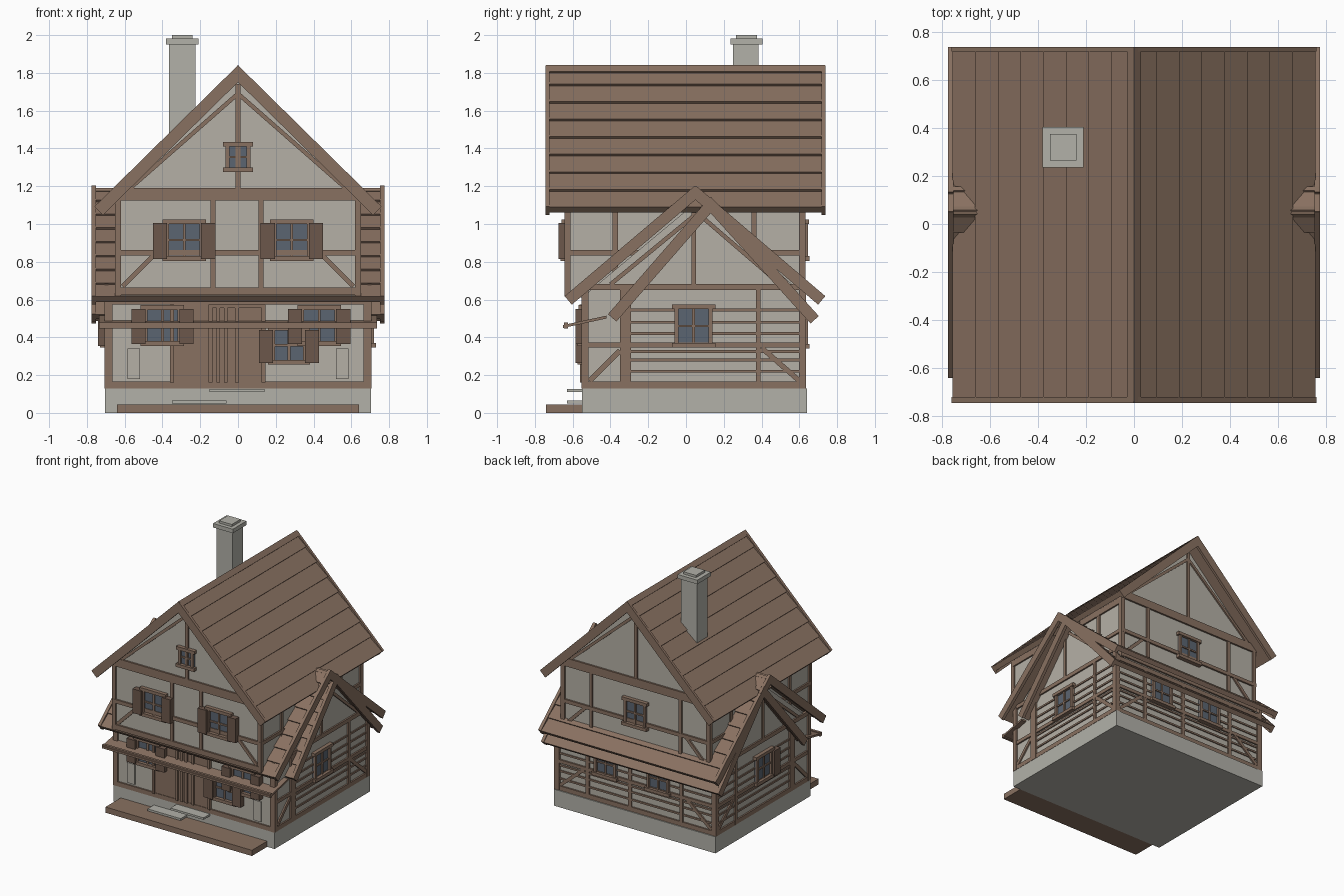
import bpy, bmesh, math
from mathutils import Vector

if "Cube" in bpy.data.objects:
    bpy.data.objects.remove(bpy.data.objects["Cube"])


def material(name, col):
    m = bpy.data.materials.new(name)
    m.diffuse_color = (*col, 1)
    m.use_nodes = True
    m.node_tree.nodes["Principled BSDF"].inputs["Base Color"].default_value = m.diffuse_color
    return m


WOOD = material("brown timber", (0.25, 0.165, 0.119))
DARK = material("dark shutter wood", (0.150, 0.097, 0.071))
PLASTER = material("pale plaster", (0.46, 0.435, 0.38))
STONE = material("grey stone", (0.445, 0.44, 0.395))
GLASS = material("blue grey glass", (0.105, 0.130, 0.165))


# Extrude a 2D profile along an axis
def prism(name, pts, axis, a, b, mat):
    bm = bmesh.new()
    place = {'x': lambda u, v, t: (t, u, v), 'y': lambda u, v, t: (u, t, v)}[axis]
    lo = [bm.verts.new(place(u, v, a)) for u, v in pts]
    hi = [bm.verts.new(place(u, v, b)) for u, v in pts]
    bm.faces.new(lo)
    bm.faces.new(hi[::-1])
    n = len(pts)
    for i in range(n):
        bm.faces.new((lo[i], lo[(i + 1) % n], hi[(i + 1) % n], hi[i]))
    bmesh.ops.recalc_face_normals(bm, faces=bm.faces)
    me = bpy.data.meshes.new(name)
    bm.to_mesh(me)
    bm.free()
    me.materials.append(mat)
    ob = bpy.data.objects.new(name, me)
    bpy.context.collection.objects.link(ob)
    return ob


def box(name, x0, x1, y0, y1, z0, z1, mat):
    return prism(name, [(x0, z0), (x1, z0), (x1, z1), (x0, z1)], 'y', y0, y1, mat)


# A plate on a wall face; face = (axis, wall position, outward sign)
def plate(name, face, u0, u1, z0, z1, depth, mat=WOOD):
    ax, pos, s = face
    return prism(name, [(u0, z0), (u1, z0), (u1, z1), (u0, z1)], ax,
                 pos - s * 0.01, pos + s * depth, mat)


# A slanting timber on a wall face
def brace(name, face, p, q, w, depth=0.011):
    ax, pos, s = face
    p, q = Vector(p), Vector(q)
    d = (q - p).normalized()
    n = Vector((-d.y, d.x)) * w / 2
    prism(name, [p + n, q + n, q - n, p - n], ax, pos - s * 0.01, pos + s * depth, WOOD)


def window(face, c, z0, z1, w, shutters=()):
    h = w / 2
    f = 0.02
    plate("window_glass", face, c - h, c + h, z0, z1, 0.009, GLASS)
    for u in (c - h, c + h - f):
        plate("window_frame", face, u, u + f, z0, z1, 0.025)
    plate("window_lintel", face, c - h - 0.015, c + h + 0.015, z1 - f, z1 + 0.005, 0.03)
    plate("window_sill", face, c - h - 0.015, c + h + 0.015, z0 - 0.005, z0 + f, 0.035)
    zm = (z0 + z1) / 2
    plate("window_mullion", face, c - 0.007, c + 0.007, z0, z1, 0.018)
    plate("window_crossbar", face, c - h, c + h, zm - 0.006, zm + 0.006, 0.018)
    for s in shutters:
        a, b = sorted((c + s * (h - 0.01), c + s * (h + 0.065)))
        plate("shutter", face, a, b, z0 + 0.005, z1 - 0.015, 0.045, DARK)


# Roof slope with lapped boards: outer line p (top) to q (eave)
def slope(name, axis, p, q, a, b, courses, thick=0.04, lap=0.014):
    p, q = Vector(p), Vector(q)
    d = (q - p).normalized()
    n = Vector((-d.y, d.x))
    if n.y < 0:
        n = -n
    pts = []
    for i in range(courses):
        pts.append(p.lerp(q, i / courses) - n * lap)
        pts.append(p.lerp(q, (i + 1) / courses))
    pts += [q - n * thick, p - n * thick]
    prism(name, pts, axis, a, b, WOOD)


# Verge board hung from the roof line
def verge(name, axis, p, q, a, b, w=0.06):
    p, q = Vector(p), Vector(q)
    d = (q - p).normalized()
    n = Vector((-d.y, d.x))
    if n.y < 0:
        n = -n
    prism(name, [p + n * .004, q + n * .004, q - n * w, p - n * w], axis, a, b, WOOD)


# Foundation, deck and steps
box("foundation", -0.705, 0.705, -0.55, 0.64, 0, 0.13, STONE)
box("front_deck", -0.64, 0.64, -0.74, -0.55, 0, 0.045, WOOD)
box("lower_step", -0.35, -0.06, -0.63, -0.54, 0.05, 0.066, STONE)
box("upper_step", -0.15, 0.14, -0.63, -0.54, 0.11, 0.126, STONE)

# Wall bodies
prism("ground_floor_walls", [(-0.54, 0.13), (0.62, 0.13), (0.62, 0.63), (0.06, 1.12),
                             (-0.54, 0.62)], 'x', -0.695, 0.695, PLASTER)
prism("upper_walls", [(-0.64, 0.61), (0.64, 0.61), (0.64, 1.14), (0, 1.77), (-0.64, 1.14)],
      'y', -0.63, 0.62, PLASTER)

# Main roof
for s in (-1, 1):
    top, eave = (0, 1.835), (s * 0.757, 1.09)
    slope("main_roof", 'y', top, eave, -0.73, 0.725, 8)
    for y0, y1 in ((-0.745, -0.722), (0.718, 0.738)):
        verge("main_verge_board", 'y', top, eave, y0, y1)
prism("ridge_board", [(-0.03, 1.81), (0.03, 1.81), (0.0, 1.842)], 'y', -0.74, 0.735, WOOD)

# Cross roofs and front awning
for nm, pk, f, b in (("outer_cross", (0.05, 1.2), (-0.64, 0.615), (0.735, 0.615)),
                     ("inner_cross", (0.13, 1.14), (-0.41, 0.52), (0.70, 0.51))):
    for e in (f, b):
        slope(nm + "_roof", 'x', pk, e, -0.757, 0.757, 8, 0.035, 0.012)
        for s in (-1, 1):
            verge(nm + "_verge_board", 'x', pk, e, s * 0.752, s * 0.776, 0.055)
prism("front_awning", [(-0.65, 0.45), (-0.42, 0.50), (-0.42, 0.515), (-0.65, 0.465)],
      'x', -0.735, 0.735, WOOD)
box("awning_edge", -0.735, 0.735, -0.645, -0.625, 0.447, 0.478, WOOD)

# Chimney
box("chimney", -0.365, -0.225, 0.25, 0.385, 1.2, 1.95, STONE)
box("chimney_cap", -0.382, -0.21, 0.235, 0.405, 1.95, 1.982, STONE)
box("chimney_top", -0.35, -0.24, 0.265, 0.375, 1.98, 2.0, STONE)

# Upper storey framing, front and back
FU, BU = ('y', -0.63, -1), ('y', 0.62, 1)
for face, posts in ((FU, (-0.132, 0.122)), (BU, (-0.39, 0.39))):
    for z0, z1 in ((0.625, 0.665), (0.833, 0.862), (1.125, 1.19)):
        plate("upper_rail", face, -0.652, 0.652, z0, z1, 0.014)
    for c in posts:
        plate("upper_post", face, c - 0.013, c + 0.013, 0.63, 1.15, 0.012)
    plate("gable_king_post", face, -0.013, 0.013, 1.15, 1.74, 0.013)
    for s in (-1, 1):
        a, b = sorted((s * 0.62, s * 0.652))
        plate("upper_corner_post", face, a, b, 0.62, 1.16, 0.013)
        brace("upper_brace", face, (s * 0.61, 0.67), (s * 0.44, 0.84), 0.025)
        brace("gable_brace", face, (0, 1.69), (s * 0.57, 1.19), 0.022)
for c in (-0.285, 0.285):
    window(FU, c, 0.81, 1.02, 0.20, (-1, 1))
window(FU, 0, 1.28, 1.43, 0.13)
window(BU, 0, 0.81, 1.02, 0.19)

# Upper storey framing, sides
for s in (-1, 1):
    face = ('x', s * 0.64, s)
    plate("upper_side_rail", face, -0.64, 0.63, 0.833, 0.862, 0.012)
    plate("upper_side_plate", face, -0.64, 0.63, 1.08, 1.13, 0.012)
    for c in (-0.625, -0.375, 0.36, 0.612):
        plate("upper_side_post", face, c - 0.014, c + 0.014, 0.62, 1.12, 0.011)

# Ground floor, front
FG, BG = ('y', -0.54, -1), ('y', 0.62, 1)
for face in (FG, BG):
    for z0, z1 in ((0.13, 0.165), (0.575, 0.61)):
        plate("ground_rail", face, -0.705, 0.705, z0, z1, 0.012)
    for s in (-1, 1):
        a, b = sorted((s * 0.665, s * 0.705))
        plate("ground_corner_post", face, a, b, 0.13, 0.62, 0.013)
plate("door_panelling", FG, -0.34, 0.14, 0.16, 0.575, 0.008)
for u in (-0.35, -0.145, -0.105, -0.065, -0.005, 0.135):
    plate("door_post", FG, u - 0.01, u + 0.01, 0.16, 0.575, 0.02)
plate("door_lintel", FG, -0.15, 0.14, 0.555, 0.575, 0.025)
window(FG, -0.40, 0.36, 0.565, 0.20, (-1, 1))
window(FG, 0.43, 0.36, 0.565, 0.20, (-1, 1))
window(FG, 0.27, 0.26, 0.455, 0.19, (-1, 1))
for s in (-1, 1):
    a, b = sorted((s * 0.52, s * 0.585))
    plate("corner_pier", FG, a, b, 0.18, 0.34, 0.01, PLASTER)

# Ground floor, back: rail, posts, slats and windows
plate("back_rail", BG, -0.7, 0.7, 0.345, 0.372, 0.013)
for z in (0.22, 0.28, 0.325, 0.42, 0.48, 0.54):
    plate("back_slat", BG, -0.69, 0.69, z - 0.007, z + 0.007, 0.008)
for c in (-0.4, 0.05, 0.42):
    plate("back_post", BG, c - 0.014, c + 0.014, 0.16, 0.6, 0.012)
for s in (-1, 1):
    brace("back_brace", BG, (s * 0.66, 0.17), (s * 0.45, 0.35), 0.025)
for c in (-0.2, 0.26):
    window(BG, c, 0.345, 0.55, 0.19)

# Ground floor, gabled sides
for s in (-1, 1):
    face = ('x', s * 0.695, s)
    for z0, z1 in ((0.13, 0.165), (0.345, 0.373), (0.65, 0.682)):
        plate("side_rail", face, -0.55, 0.63, z0, z1, 0.012)
    for u0, u1 in ((-0.552, -0.515), (-0.35, -0.29), (0.37, 0.395), (0.597, 0.634)):
        plate("side_post", face, u0, u1, 0.13, 0.66, 0.013)
    plate("side_king_post", face, 0.03, 0.052, 0.67, 1.1, 0.012)
    for z in (0.22, 0.28, 0.325, 0.42, 0.48, 0.545):
        plate("side_slat", face, -0.29, 0.60, z - 0.007, z + 0.007, 0.008)
    brace("side_brace", face, (-0.51, 0.17), (-0.35, 0.33), 0.027)
    brace("side_brace", face, (0.60, 0.17), (0.40, 0.345), 0.027)
    brace("side_gable_brace", face, (0.05, 1.05), (-0.40, 0.68), 0.022)
    brace("side_gable_brace", face, (0.07, 1.05), (0.50, 0.68), 0.022)
    window(face, 0.04, 0.35, 0.57, 0.20, (-1,) if s < 0 else ())
